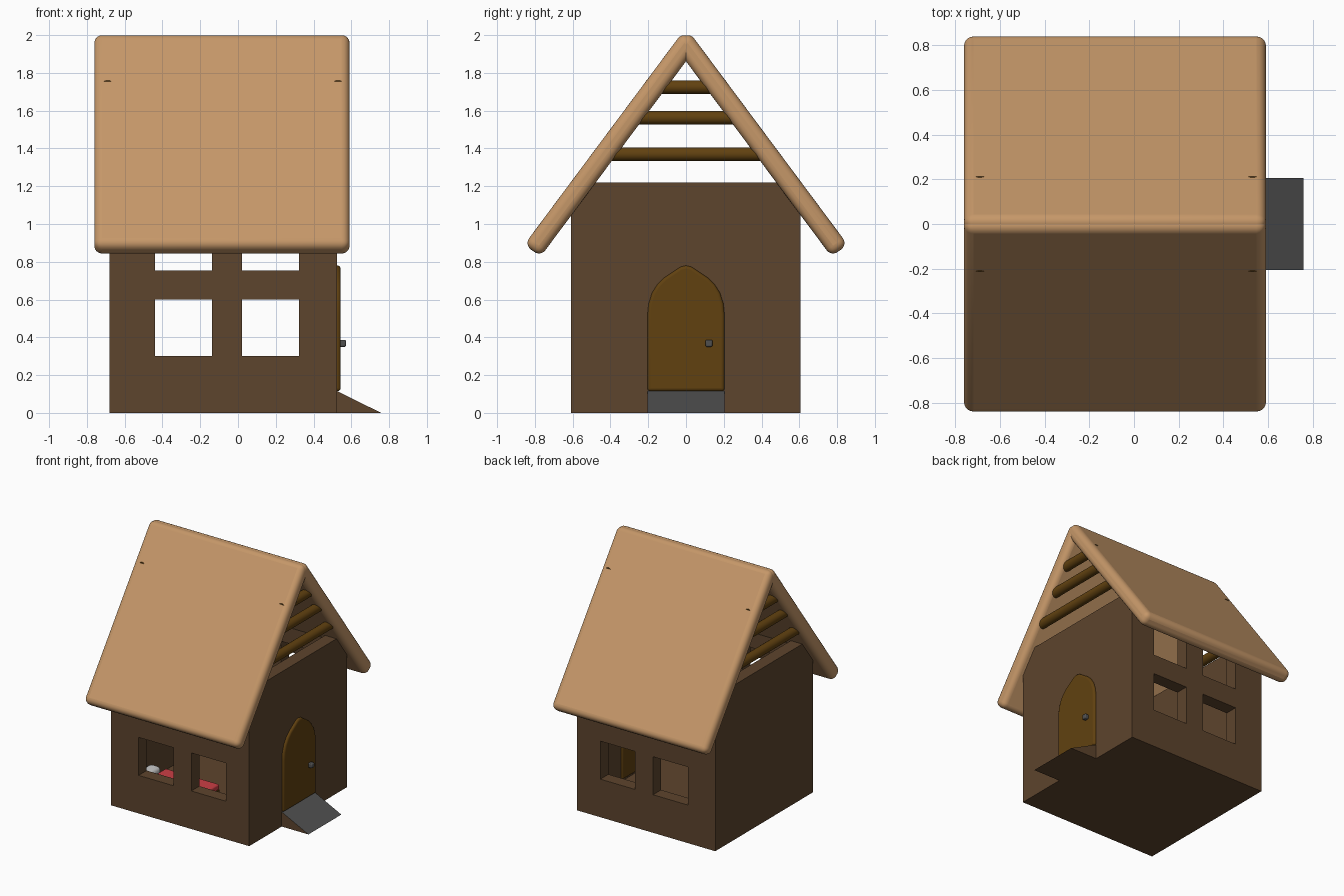
import bpy, bmesh, math
from mathutils import Vector, Matrix

if "Cube" in bpy.data.objects:
    bpy.data.objects.remove(bpy.data.objects["Cube"])

CX = -0.08            # centre of the house along x


def material(name, rgb):
    m = bpy.data.materials.new(name)
    m.diffuse_color = (*rgb, 1)
    m.use_nodes = True
    m.node_tree.nodes["Principled BSDF"].inputs["Base Color"].default_value = m.diffuse_color
    return m


WALL = material("wall_brown", (0.11, 0.058, 0.026))
ROOF = material("roof_tan", (0.56, 0.31, 0.14))
WOOD = material("door_wood", (0.12, 0.053, 0.005))
STONE = material("dark_grey", (0.08, 0.08, 0.08))
RED = material("blanket_red", (0.6, 0.05, 0.06))
WHITE = material("pillow_white", (0.85, 0.85, 0.85))


def finish(name, bm, mat, matrix=None, bevel=0, segments=4):
    bmesh.ops.recalc_face_normals(bm, faces=bm.faces)
    me = bpy.data.meshes.new(name)
    bm.to_mesh(me)
    bm.free()
    ob = bpy.data.objects.new(name, me)
    bpy.context.collection.objects.link(ob)
    if mat:
        me.materials.append(mat)
    if matrix:
        ob.matrix_world = matrix
    if bevel:
        b = ob.modifiers.new("bevel", 'BEVEL')
        b.width, b.segments = bevel, segments
        b.limit_method, b.angle_limit = 'ANGLE', math.radians(40)
        smooth(ob)
    return ob


def smooth(ob):
    bpy.ops.object.select_all(action='DESELECT')
    ob.select_set(True)
    bpy.context.view_layer.objects.active = ob
    bpy.ops.object.shade_smooth_by_angle(angle=math.radians(40))


def box(name, lo, hi, mat=None, bevel=0, segments=4):
    lo, hi = Vector(lo), Vector(hi)
    bm = bmesh.new()
    bmesh.ops.create_cube(bm, size=1)
    bmesh.ops.scale(bm, vec=hi - lo, verts=bm.verts)
    return finish(name, bm, mat, Matrix.Translation((lo + hi) / 2), bevel, segments)


def extrude_x(name, profile, x0, x1, mat, bevel=0):
    """Extrude a (y, z) outline along x."""
    bm = bmesh.new()
    face = bm.faces.new([bm.verts.new((x0, y, z)) for y, z in profile])
    out = bmesh.ops.extrude_face_region(bm, geom=[face])
    moved = [v for v in out["geom"] if isinstance(v, bmesh.types.BMVert)]
    bmesh.ops.translate(bm, verts=moved, vec=(x1 - x0, 0, 0))
    return finish(name, bm, mat, bevel=bevel)


# walls: gabled block hollowed out, with window holes through both long sides
walls = extrude_x("walls", [(-0.61, 0), (0.606, 0), (0.606, 1.08), (0.505, 1.22),
                            (-0.505, 1.22), (-0.61, 1.08)], -0.68, 0.525, WALL)
cutters = [box("room_cutter", (-0.58, -0.51, 0.1), (0.425, 0.506, 1.6))]
for x in (-0.44, 0.02):
    for z in (0.3, 0.755):
        cutters.append(box("window_cutter", (x, -0.9, z), (x + 0.303, 0.9, z + 0.3)))
for c in cutters:
    m = walls.modifiers.new("cut", 'BOOLEAN')
    m.operation, m.solver, m.object = 'DIFFERENCE', 'EXACT', c
bpy.context.view_layer.update()
cut_mesh = bpy.data.meshes.new_from_object(
    walls.evaluated_get(bpy.context.evaluated_depsgraph_get()))
walls.modifiers.clear()
walls.data = cut_mesh
for c in cutters:
    bpy.data.objects.remove(c)

# roof: two rounded slabs leaning against each other at the ridge
top, end = Vector((0.018, 2.016)), Vector((0.856, 0.891))
length, thick = (end - top).length, 0.107
slope = math.atan2(top.y - end.y, end.x - top.x)
normal = Vector((math.sin(slope), math.cos(slope)))
mid = (top + end) / 2 - normal * thick / 2
for side, name in ((1, "roof_back"), (-1, "roof_front")):
    bm = bmesh.new()
    bmesh.ops.create_cube(bm, size=1)
    bmesh.ops.scale(bm, vec=(1.352, length, thick), verts=bm.verts)
    finish(name, bm, ROOF, Matrix.Translation((-0.085, side * mid.x, mid.y))
           @ Matrix.Rotation(-side * slope, 4, 'X'), bevel=0.042, segments=5)

# round tie beams across both gables
for x, end_name in ((-0.69, "left"), (0.53, "right")):
    for i, (z, half) in enumerate(((1.37, 0.44), (1.5625, 0.3), (1.725, 0.213))):
        bm = bmesh.new()
        bmesh.ops.create_cone(bm, cap_ends=True, segments=24, radius1=0.036,
                              radius2=0.036, depth=2 * half)
        ob = finish(f"beam_{end_name}_{i + 1}", bm, WOOD, Matrix.Translation((x, 0, z))
                    @ Matrix.Rotation(math.pi / 2, 4, 'X'))
        smooth(ob)

# arched door with rounded rim
half_arch = [(0.204, 0.115), (0.204, 0.52), (0.198, 0.58), (0.18, 0.635), (0.152, 0.68),
             (0.115, 0.716), (0.07, 0.746), (0.03, 0.773)]
outline = half_arch + [(0, 0.78)] + [(-y, z) for y, z in reversed(half_arch)]
extrude_x("door", outline, 0.41, 0.543, WOOD, bevel=0.016)

# door knob
box("door_knob", (0.535, 0.103, 0.35), (0.572, 0.14, 0.387), STONE, bevel=0.007, segments=2)

# entrance ramp: wedge with a grey walking surface
bm = bmesh.new()
rim = [bm.verts.new(p) for p in ((0.525, -0.205, 0), (0.758, -0.205, 0), (0.525, -0.205, 0.115))]
face = bm.faces.new(rim)
out = bmesh.ops.extrude_face_region(bm, geom=[face])
bmesh.ops.translate(bm, vec=(0, 0.41, 0),
                    verts=[v for v in out["geom"] if isinstance(v, bmesh.types.BMVert)])
ramp = finish("ramp", bm, WALL)
ramp.data.materials.append(STONE)
for p in ramp.data.polygons:
    if p.normal.z > 0.5:
        p.material_index = 1

# bed inside, under the front left window
box("bed_frame", (-0.575, -0.505, 0.1), (0.0, -0.23, 0.16), WOOD)
box("bed_blanket", (-0.47, -0.505, 0.16), (0.0, -0.23, 0.205), RED, bevel=0.012)
box("bed_pillow", (-0.575, -0.46, 0.16), (-0.475, -0.27, 0.235), WHITE, bevel=0.03)
